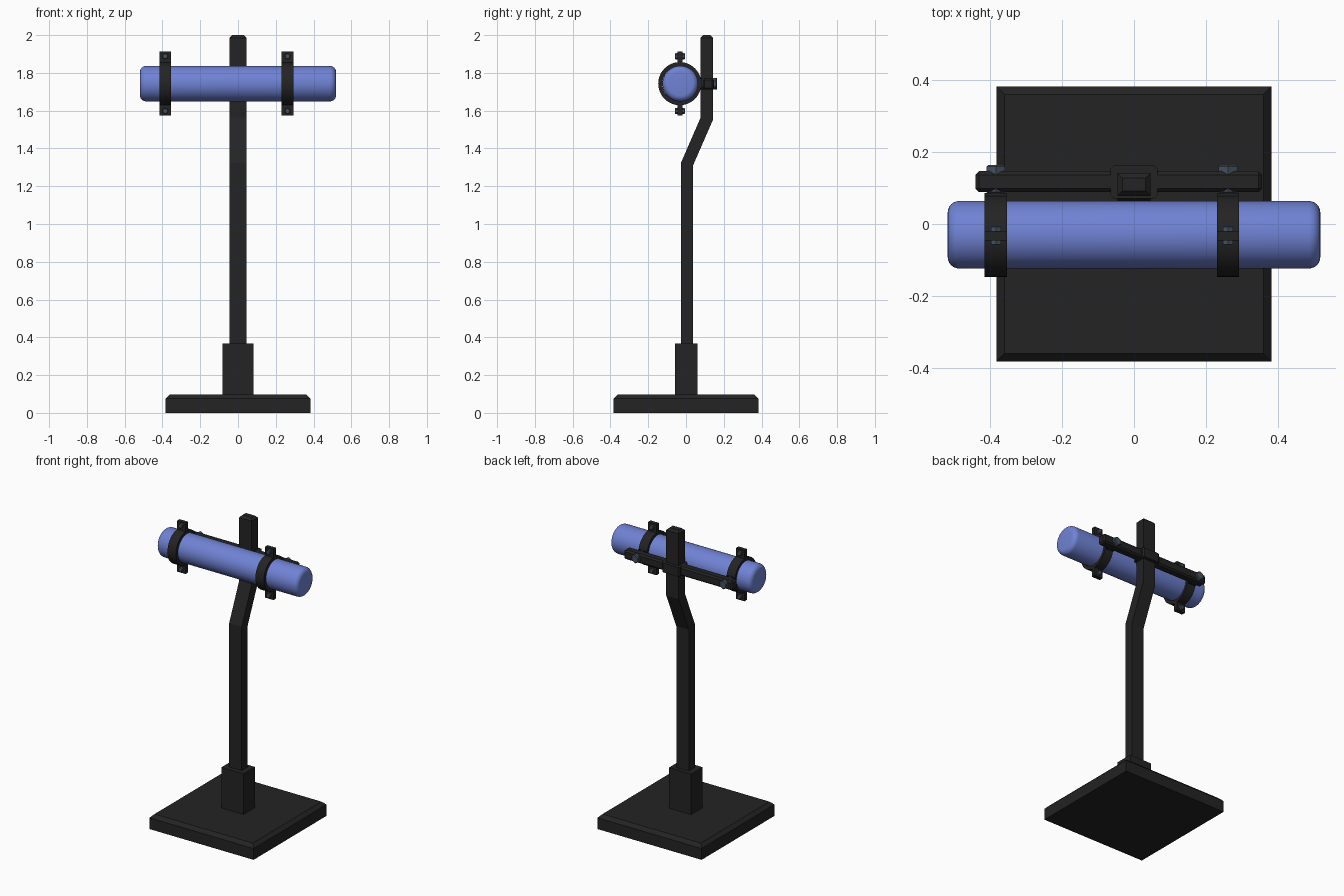
import bpy, bmesh, math
from mathutils import Vector, Matrix

if "Cube" in bpy.data.objects:
    bpy.data.objects.remove(bpy.data.objects["Cube"])


def material(name, rgb):
    m = bpy.data.materials.new(name)
    m.diffuse_color = (*rgb, 1)
    m.use_nodes = True
    m.node_tree.nodes["Principled BSDF"].inputs["Base Color"].default_value = m.diffuse_color
    return m


BLACK = material("black metal", (0.017, 0.017, 0.017))
BLUE = material("blue tube", (0.16, 0.225, 0.66))
STEEL = material("dark steel", (0.06, 0.085, 0.12))


def finish(name, bm, mat, smooth=False):
    bmesh.ops.recalc_face_normals(bm, faces=bm.faces[:])
    me = bpy.data.meshes.new(name)
    bm.to_mesh(me)
    bm.free()
    me.materials.append(mat)
    ob = bpy.data.objects.new(name, me)
    bpy.context.collection.objects.link(ob)
    if smooth:
        bpy.ops.object.select_all(action='DESELECT')
        ob.select_set(True)
        bpy.context.view_layer.objects.active = ob
        bpy.ops.object.shade_smooth_by_angle(angle=math.radians(40))
    return ob


def box(name, lo, hi, mat=BLACK, bevel=0, keep=None):
    """Box between two corners; keep(edge) picks the edges to chamfer."""
    bm = bmesh.new()
    lo, hi = Vector(lo), Vector(hi)
    bmesh.ops.create_cube(bm, size=1, matrix=Matrix.Translation((lo + hi) / 2) @ Matrix.Diagonal((*(hi - lo), 1)))
    if bevel:
        edges = [e for e in bm.edges if keep is None or keep(e)]
        bmesh.ops.bevel(bm, geom=edges, offset=bevel, segments=1, affect='EDGES', profile=0.5)
    return finish(name, bm, mat)


def prism(name, profile, x0, x1, mat=BLACK, top_bevel=0):
    """Extrude a (y, z) outline along x."""
    bm = bmesh.new()
    f = bm.faces.new([bm.verts.new((x0, y, z)) for y, z in profile])
    r = bmesh.ops.extrude_face_region(bm, geom=[f])
    bmesh.ops.translate(bm, vec=(x1 - x0, 0, 0), verts=[v for v in r["geom"] if isinstance(v, bmesh.types.BMVert)])
    if top_bevel:
        top = max(v.co.z for v in bm.verts)
        edges = [e for e in bm.edges if all(v.co.z > top - 1e-4 for v in e.verts)]
        bmesh.ops.bevel(bm, geom=edges, offset=top_bevel, segments=1, affect='EDGES', profile=0.5)
    return finish(name, bm, mat)


def lathe(name, profile, y, z, mat, closed, sides=48):
    """Spin an (x, radius) outline round an axis along x."""
    bm = bmesh.new()
    rings = []
    for i in range(sides):
        a = math.tau * i / sides
        rings.append([bm.verts.new((x, y + r * math.cos(a), z + r * math.sin(a))) for x, r in profile])
    n = len(profile)
    for i in range(sides):
        p, q = rings[i], rings[(i + 1) % sides]
        for j in range(n if closed else n - 1):
            k = (j + 1) % n
            bm.faces.new((p[j], p[k], q[k], q[j]))
    if not closed:
        bm.faces.new([r[0] for r in rings])
        bm.faces.new([r[-1] for r in rings])
    return finish(name, bm, mat, True)


def bolt(name, x, y0, y1, z, r):
    """Hexagonal bolt along y."""
    bm = bmesh.new()
    m = Matrix.Translation((x, (y0 + y1) / 2, z)) @ Matrix.Rotation(math.pi / 2, 4, 'X')
    bmesh.ops.create_cone(bm, cap_ends=True, segments=6, radius1=r, radius2=r, depth=y1 - y0, matrix=m)
    caps = [e for e in bm.edges if abs(e.verts[0].co.y - e.verts[1].co.y) < 1e-5]
    bmesh.ops.bevel(bm, geom=caps, offset=r * 0.15, segments=1, affect='EDGES', profile=0.5)
    return finish(name, bm, STEEL)


# Base plate with chamfered top, and socket
box("base_plate", (-0.383, -0.383, 0), (0.383, 0.383, 0.097), BLACK, 0.022,
    lambda e: all(v.co.z > 0.09 for v in e.verts))
box("pole_socket", (-0.081, -0.058, 0.09), (0.081, 0.062, 0.367))

# Cranked pole
prism("pole", [(-0.027, 0.3), (0.036, 0.3), (0.036, 1.307), (0.142, 1.55), (0.142, 2.0),
               (0.078, 2.0), (0.078, 1.565), (-0.027, 1.323)], -0.046, 0.046, BLACK, 0.014)

# Cross bar with a collar round the pole
box("cross_bar", (-0.442, 0.089, 1.711), (0.357, 0.147, 1.773), BLACK, 0.01)
box("bar_collar", (-0.065, 0.071, 1.711), (0.065, 0.164, 1.773), BLACK, 0.009,
    lambda e: abs(e.verts[0].co.z - e.verts[1].co.z) > 0.01)

# Blue tube with rounded ends
CY, CZ, R, F, L = -0.03, 1.743, 0.094, 0.032, 0.519
end = [(L - F + F * math.sin(a), R - F + F * math.cos(a)) for a in [math.pi / 2 * i / 6 for i in range(7)]]
lathe("tube", [(-x, r) for x, r in reversed(end)] + end, CY, CZ, BLUE, False)

# Two clamps: ring, ears, ear bolts and the bolt into the bar
for tag, cx in (("left", -0.385), ("right", 0.262)):
    a, b = cx - 0.031, cx + 0.031
    lathe(f"clamp_ring_{tag}", [(a, 0.092), (b, 0.092), (b, 0.114), (a, 0.114)], CY - 0.003, CZ, BLACK, True)
    box(f"clamp_mount_{tag}", (a, 0.066, CZ - 0.026), (b, 0.086, CZ + 0.026))
    bolt(f"bar_bolt_{tag}", cx, 0.084, 0.164, CZ, 0.03)
    for side, s in (("upper", 1), ("lower", -1)):
        z = sorted((CZ + s * 0.105, CZ + s * 0.169))
        box(f"clamp_ear_{side}_{tag}", (a, -0.046, z[0]), (b, -0.019, z[1]))
        bolt(f"ear_bolt_{side}_{tag}", cx, -0.059, -0.006, CZ + s * 0.145, 0.016)
